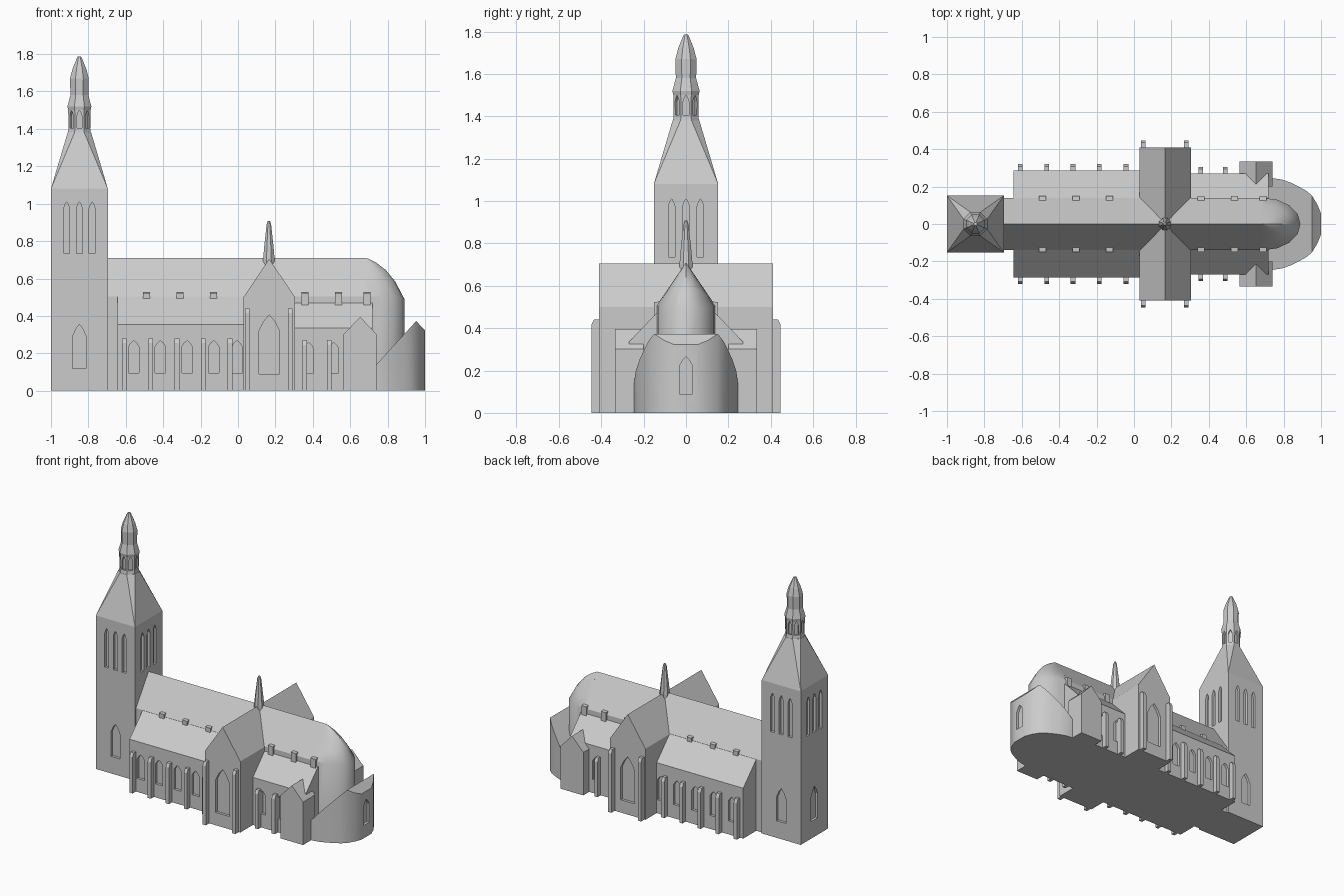
import bpy, bmesh, math
from mathutils import Vector

if "Cube" in bpy.data.objects:
    bpy.data.objects.remove(bpy.data.objects["Cube"])

stone = bpy.data.materials.new("grey_stone")
stone.diffuse_color = (0.6, 0.6, 0.6, 1)
stone.use_nodes = True
stone.node_tree.nodes["Principled BSDF"].inputs["Base Color"].default_value = stone.diffuse_color


def finish(name, bm, smooth=False):
    bmesh.ops.recalc_face_normals(bm, faces=bm.faces)
    me = bpy.data.meshes.new(name)
    bm.to_mesh(me)
    bm.free()
    me.materials.append(stone)
    ob = bpy.data.objects.new(name, me)
    bpy.context.collection.objects.link(ob)
    if smooth:
        bpy.ops.object.select_all(action='DESELECT')
        ob.select_set(True)
        bpy.context.view_layer.objects.active = ob
        bpy.ops.object.shade_smooth_by_angle(angle=math.radians(30))
    return ob


def loft(bm, rings):
    """Skin closed rings of equal length and cap both ends."""
    vs = [[bm.verts.new(p) for p in r] for r in rings]
    n = len(vs[0])
    for a, b in zip(vs, vs[1:]):
        for i in range(n):
            bm.faces.new((a[i], a[(i + 1) % n], b[(i + 1) % n], b[i]))
    bm.faces.new(vs[0])
    bm.faces.new(vs[-1])


def prism(name, profile, axis, a, b):
    """Extrude an outline: (y,z) along x, or (x,z) along y."""
    bm = bmesh.new()
    put = (lambda p, t: (t, p[0], p[1])) if axis == 'x' else (lambda p, t: (p[0], t, p[1]))
    loft(bm, [[put(p, t) for p in profile] for t in (a, b)])
    return finish(name, bm)


def house(c, w, eave, ridge):
    return [(c - w, 0), (c + w, 0), (c + w, eave), (c, ridge), (c - w, eave)]


def cut_windows(ob, windows, depth=0.018):
    """Recess pointed windows: (x, y, angle of wall normal, width, sill, shoulder, tip)."""
    bm = bmesh.new()
    for x, y, ang, w, z0, zs, z1 in windows:
        n = Vector((math.cos(ang), math.sin(ang), 0))
        t = Vector((-n.y, n.x, 0))
        zm = zs + 0.6 * (z1 - zs)
        shape = [(-w / 2, z0), (w / 2, z0), (w / 2, zs), (w * 0.27, zm), (0, z1),
                 (-w * 0.27, zm), (-w / 2, zs)]
        loft(bm, [[Vector((x, y, z)) + t * u + n * d for u, z in shape]
                  for d in (-depth, 0.03)])
    cutter = finish("window_cutter", bm)
    cutter.hide_render = True
    mod = ob.modifiers.new("windows", 'BOOLEAN')
    mod.object, mod.operation, mod.solver = cutter, 'DIFFERENCE', 'EXACT'
    bpy.context.view_layer.objects.active = ob
    bpy.ops.object.modifier_apply(modifier=mod.name)
    bpy.data.objects.remove(cutter)


def octagon(cx, cy, apothem, z):
    r = apothem / math.cos(math.pi / 8)
    return [(cx + r * math.cos((i + .5) * math.pi / 4),
             cy + r * math.sin((i + .5) * math.pi / 4), z) for i in range(8)]


HALF = math.pi / 2
SIDES = (-1, 1)

# West tower with belfry and ground windows
TX, TW = -0.848, 0.152
tower = prism("tower", [(TX - TW, 0), (TX + TW, 0), (TX + TW, 1.08), (TX - TW, 1.08)],
              'y', -TW, TW)
wins = []
for k in range(4):
    a = k * HALF
    nx, ny = math.cos(a), math.sin(a)
    for u in (-0.068, 0, 0.068):
        wins.append((TX + nx * TW - ny * u, ny * TW + nx * u, a, 0.031, 0.735, 0.975, 1.01))
    if k:
        wins.append((TX + nx * TW, ny * TW, a, 0.072, 0.12, 0.29, 0.355))
cut_windows(tower, wins)

# Tower roof: square base drawn in to an octagon
bm = bmesh.new()
for p in [(TX + i * TW, j * TW, 1.08) for i in SIDES for j in SIDES] + octagon(TX, 0, 0.063, 1.38):
    bm.verts.new(p)
bmesh.ops.convex_hull(bm, input=bm.verts)
bmesh.ops.dissolve_limit(bm, angle_limit=0.01, verts=bm.verts, edges=bm.edges)
finish("tower_roof", bm)

# Lantern and cap
bm = bmesh.new()
loft(bm, [octagon(TX, 0, r, z) for z, r in ((1.37, .063), (1.4, .058), (1.5, .060), (1.52, .064))])
lantern = finish("lantern", bm)
cut_windows(lantern, [(TX + .059 * math.cos(i * HALF / 2), .059 * math.sin(i * HALF / 2),
                       i * HALF / 2, 0.026, 1.405, 1.47, 1.50) for i in range(8)], 0.012)
bm = bmesh.new()
loft(bm, [octagon(TX, 0, r, z) for z, r in
          ((1.52, .064), (1.58, .048), (1.67, .050), (1.72, .037), (1.775, .015), (1.787, .009))])
finish("spire_cap", bm)

# Tall nave and choir body
prism("nave", house(0, 0.14, 0.505, 0.71), 'x', -0.75, 0.69)


# Side aisles with lean-to roofs
def aisle(w, eave, top):
    return [(-w, 0), (w, 0), (w, eave), (.14, top), (-.14, top), (-w, eave)]


nave_aisle = prism("nave_aisle", aisle(.285, .355, .503), 'x', -0.645, 0.05)
cut_windows(nave_aisle, [(x, s * .285, s * HALF, .056, .095, .235, .268)
                         for s in SIDES for x in (-.557, -.415, -.272, -.13, -.005)])
choir_aisle = prism("choir_aisle", aisle(.27, .335, .47), 'x', 0.29, 0.72)
cut_windows(choir_aisle, [(x, s * .27, s * HALF, .052, .095, .225, .258)
                          for s in SIDES for x in (.378, .512)])

# Transept with large end windows
transept = prism("transept", house(.167, .138, .5, .705), 'y', -.41, .41)
cut_windows(transept, [(.167, s * .41, s * HALF, .108, .09, .32, .405) for s in SIDES])


# Buttresses
def buttress(name, x, wall, out, h):
    for s in SIDES:
        pts = [(wall - .02, 0), (out, 0), (out, h - .025), (out - .012, h), (wall - .02, h)]
        prism(name, [(s * y, z) for y, z in pts], 'x', x - .0125, x + .0125)


for x in (-.608, -.467, -.326, -.185, -.043):
    buttress("nave_buttress", x, .285, .32, .28)
for x in (.357, .488):
    buttress("choir_buttress", x, .27, .305, .27)
for x in (.05, .28):
    buttress("transept_buttress", x, .41, .447, .44)

# Small roof dormers
for s in SIDES:
    for xs, z0, z1 in (((-.49, -.31, -.13), .47, .527), ((.358, .537, .69), .44, .527)):
        for x in xs:
            pts = [(.10, z0), (.15, z0), (.15, z1 - .004), (.11, z1), (.10, z1)]
            prism("dormer", [(s * y, z) for y, z in pts], 'x', x - .019, x + .019)

# Side chapels
for s in SIDES:
    prism("chapel", house(.653, .088, .302, .395), 'y', s * .335, s * .2)

# Apse: rounded wall and roof swelling toward the east
bm = bmesh.new()


def apse_ring(scale, z_side, bulge):
    ring = []
    for i in range(9):
        a = -HALF + i * math.pi / 8
        ring.append((.69 + .2 * scale * math.cos(a), .14 * scale * math.sin(a),
                     z_side + bulge * math.cos(a) ** 2))
    return ring


loft(bm, [apse_ring(1, 0, 0), apse_ring(1, .505, -.015), apse_ring(.75, .556, .029),
          apse_ring(.5, .6075, .038), apse_ring(.25, .659, .025), apse_ring(.02, .706, .002)])
finish("apse", bm, True)

# Ambulatory: curved wall with a roof rising east, then falling
bm = bmesh.new()
sections = ((.70, .245, .10), (.74, .245, .14), (.79, .238, .195), (.84, .22, .25),
            (.89, .195, .304), (.925, .175, .342), (.953, .15, .373), (.98, .105, .343),
            (1.0, .055, .322))
loft(bm, [[(x, -w, 0), (x, w, 0), (x, w, h), (x, -w, h)] for x, w, h in sections])
ambulatory = finish("ambulatory", bm, True)
cut_windows(ambulatory, [(1.0, 0, 0, .062, .09, .22, .265)])

# Crossing spirelet
bm = bmesh.new()
loft(bm, [octagon(.165, 0, r, z) for z, r in
          ((.64, .03), (.70, .031), (.77, .025), (.89, .012), (.908, .006))])
finish("crossing_spire", bm)
